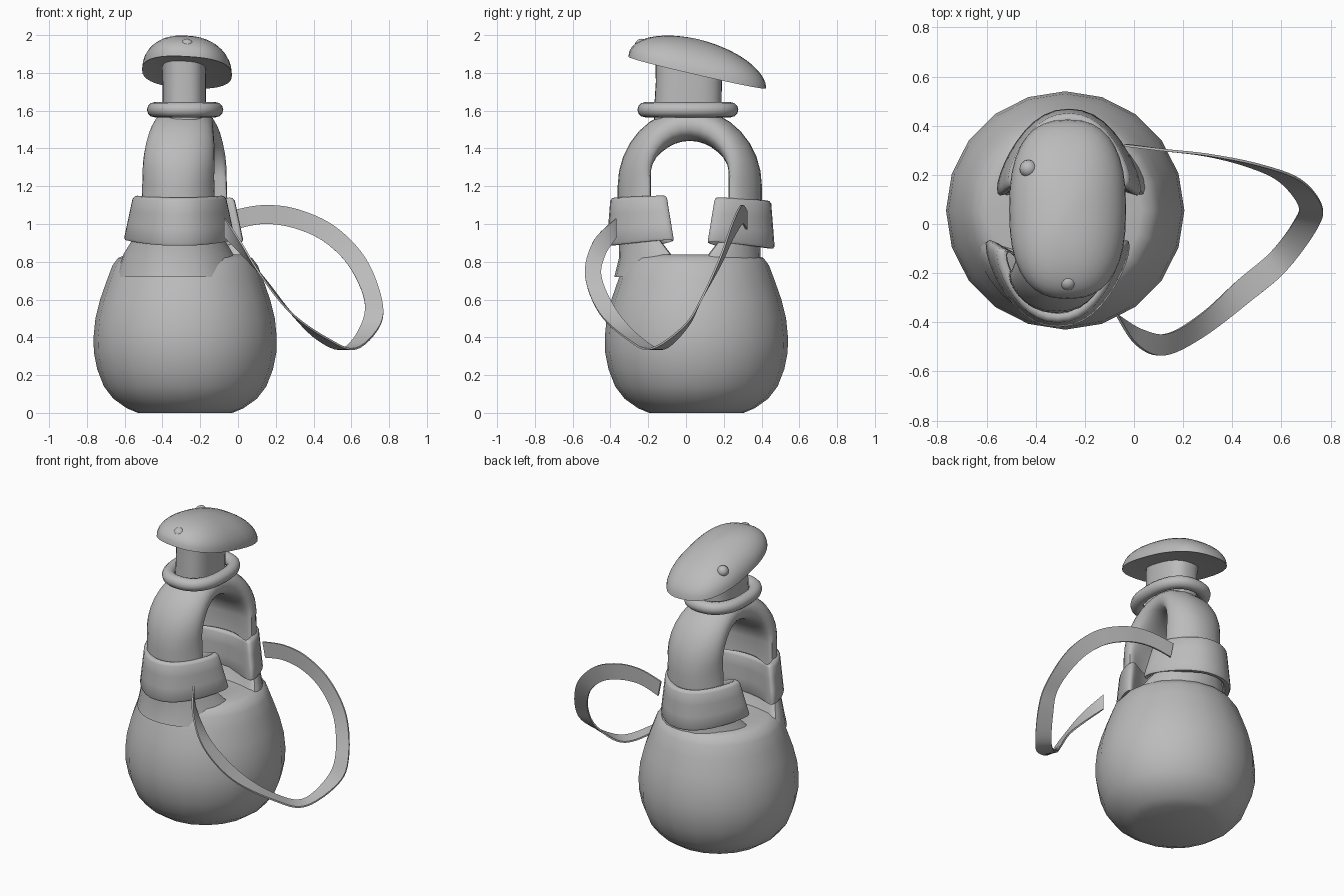
import bpy, bmesh, math
from math import sin, cos, pi
from mathutils import Vector

if "Cube" in bpy.data.objects:
    bpy.data.objects.remove(bpy.data.objects["Cube"])

grey = bpy.data.materials.new("plain_grey")
grey.diffuse_color = (0.5, 0.5, 0.5, 1)
grey.use_nodes = True
grey.node_tree.nodes["Principled BSDF"].inputs["Base Color"].default_value = grey.diffuse_color
grey.roughness = 0.6


def power(v, p):
    return math.copysign(abs(v) ** p, v)


def angles(n):
    return [2 * pi * i / n for i in range(n)]


def finish(ob, angle=45):
    ob.data.materials.append(grey)
    bpy.ops.object.select_all(action='DESELECT')
    ob.select_set(True)
    bpy.context.view_layer.objects.active = ob
    bpy.ops.object.shade_smooth_by_angle(angle=math.radians(angle))
    return ob


def loft(name, rings, wrap=False, angle=45):
    """Skin closed rings of points; wrap joins last to first, else ends are capped."""
    bm = bmesh.new()
    vs = [[bm.verts.new(p) for p in r] for r in rings]
    n = len(vs[0])
    for k in range(len(vs) if wrap else len(vs) - 1):
        a, b = vs[k], vs[(k + 1) % len(vs)]
        for i in range(n):
            j = (i + 1) % n
            bm.faces.new((a[i], a[j], b[j], b[i]))
    if not wrap:
        bm.faces.new(vs[0])
        bm.faces.new(vs[-1])
    bmesh.ops.recalc_face_normals(bm, faces=bm.faces)
    me = bpy.data.meshes.new(name)
    bm.to_mesh(me)
    bm.free()
    ob = bpy.data.objects.new(name, me)
    bpy.context.collection.objects.link(ob)
    return finish(ob, angle)


def oval(cx, cy, z, hx, hy, p=1.0, n=32):
    return [(cx + hx * power(cos(a), p), cy + hy * power(sin(a), p), z) for a in angles(n)]


# Round flask body with a flat saddle on top
profile = [(.25, 0), (.31, .025), (.38, .075), (.43, .14), (.465, .23), (.483, .32),
           (.485, .4), (.475, .5), (.45, .6), (.415, .7), (.385, .78), (.355, .82),
           (.31, .838), (.2, .834), (.05, .83)]
loft("flask_body", [oval(-.28, .055, z, r, r, n=20) for r, z in profile])

# Arched double neck: (inner y, inner z, outer y, outer z, half width, inward bend)
leg = [(.09, .72, .40, .72, .33, .16), (.15, .84, .375, .82, .29, .13),
       (.21, .93, .375, .92, .235, .10), (.23, 1.08, .382, 1.08, .195, .08)]
arc = []
for k in range(17):
    t = pi * k / 16
    s = sin(t)
    arc.append(((.23 - .03 * s) * cos(t), 1.24 + .2 * s, .382 * cos(t), 1.2 + .41 * s,
                .19 - .035 * s ** 4, .08 * (1 - s)))
stations = leg + arc + [(-a, b, -c, d, e, f) for a, b, c, d, e, f in reversed(leg)]
rings = []
for iy, iz, oy, oz, hx, bend in stations:
    inner, outer = Vector((0, iy, iz)), Vector((0, oy, oz))
    nrm = (outer - inner).normalized()
    cx = -.283 + .033 * max(-1, min(1, oy / .38))
    ring = []
    for a in angles(28):
        p = inner.lerp(outer, .5 + .5 * power(sin(a), .85)) - nrm * bend * cos(a) ** 2
        ring.append((cx + hx * power(cos(a), .85), p.y + .02, p.z))
    rings.append(ring)
loft("arched_neck", rings)

# Crescent cuffs round both legs: (height fraction, inset) round the wall section
section = [(0, .03), (0, .008), (.05, 0), (.35, 0), (.65, 0), (.93, 0), (.98, .008),
           (1, .022), (.98, .036), (.93, .042), (.5, .042), (.05, .042)]


def cuff(name, side, cx, y0, z0, z1, lift):
    rings = []
    for h, inset in section:
        hx = .295 - .05 * h - inset
        hy = .13 - .01 * h - inset
        bend = .2 - .05 * h
        rings.append([(cx + hx * power(cos(a), .9),
                       side * (y0 - .01 * h + hy * power(sin(a), .9) - bend * cos(a) ** 2),
                       z0 + (z1 - z0) * h + (lift - .02 * h) * cos(a) ** 2)
                      for a in angles(40)])
    loft(name, rings, wrap=True)


cuff("front_cuff", -1, -.31, .29, .885, 1.14, .03)
cuff("back_cuff", 1, -.265, .34, .87, 1.125, .035)

# Collar ring
loft("collar_ring", [[(-.28 + (.162 + .04 * cos(b)) * power(cos(a), .85),
                       .01 + (.227 + .04 * cos(b)) * power(sin(a), .85),
                       1.605 + .04 * sin(b)) for b in angles(12)] for a in angles(40)],
     wrap=True)

# Spout under the cap
loft("spout", [oval(-.285, .01 + .02 * max(0, z - 1.7) / .2, z, .115, hy, .75)
               for z, hy in [(1.5, .18), (1.62, .178), (1.75, .175), (1.89, .19)]])


# Tilted mushroom cap with flat underside
def cap_ring(r, h):
    ring = []
    for a in angles(36):
        dx, dy = .238 * r * power(cos(a), .8), .365 * r * power(sin(a), .8)
        ring.append((-.27 + dx, .06 + dy, 1.803 - .23 * dy - .06 * dx + h))
    return ring


dome = [cap_ring(.3, .01), cap_ring(.93, .005)]
dome += [cap_ring(cos(pi / 2 * k / 10), .175 * sin(pi / 2 * k / 10)) for k in range(10)]
dome.append(cap_ring(.03, .176))
loft("cap", dome)

# Two small knobs on the cap
for name, spot in (("front_knob", (-.27, -.235, 1.945)), ("side_knob", (-.43, .225, 1.875))):
    bpy.ops.mesh.primitive_uv_sphere_add(segments=16, ring_count=10, radius=.036, location=spot)
    bpy.context.object.name = name
    finish(bpy.context.object)

# Carrying strap: centre line and half width vectors
strap = [((-.07, -.37, .98), (0, 0, .05)), ((.02, -.46, .87), (-.01, -.03, .04)),
         ((.13, -.49, .72), (-.01, -.045, .01)), ((.28, -.41, .53), (0, -.05, 0)),
         ((.45, -.27, .39), (.03, -.04, 0)), ((.59, -.15, .34), (.035, -.035, 0)),
         ((.70, .0, .46), (.05, -.01, 0)), ((.715, .08, .6), (.047, 0, 0)),
         ((.63, .18, .8), (.045, 0, .02)), ((.48, .24, .95), (.03, 0, .04)),
         ((.3, .28, 1.03), (.01, 0, .05)), ((.13, .30, 1.05), (0, 0, .05)),
         ((-.03, .32, 1.02), (-.01, 0, .05))]


def smooth_path(pts, steps=6):
    """Catmull-Rom interpolation."""
    q = [pts[0]] + pts + [pts[-1]]
    out = []
    for i in range(1, len(q) - 2):
        a, b, c, d = q[i - 1:i + 3]
        for k in range(steps):
            t = k / steps
            out.append(.5 * (2 * b + (c - a) * t + (2 * a - 5 * b + 4 * c - d) * t * t
                             + (3 * b - a - 3 * c + d) * t ** 3))
    return out + [pts[-1]]


mid = smooth_path([Vector(c) for c, h in strap])
half = smooth_path([Vector(h) for c, h in strap])
rings = []
for i, (c, h) in enumerate(zip(mid, half)):
    run = mid[min(i + 1, len(mid) - 1)] - mid[max(i - 1, 0)]
    n = run.cross(h).normalized() * .005
    rings.append([c + h + n, c - h + n, c - h - n, c + h - n])
loft("strap", rings)
